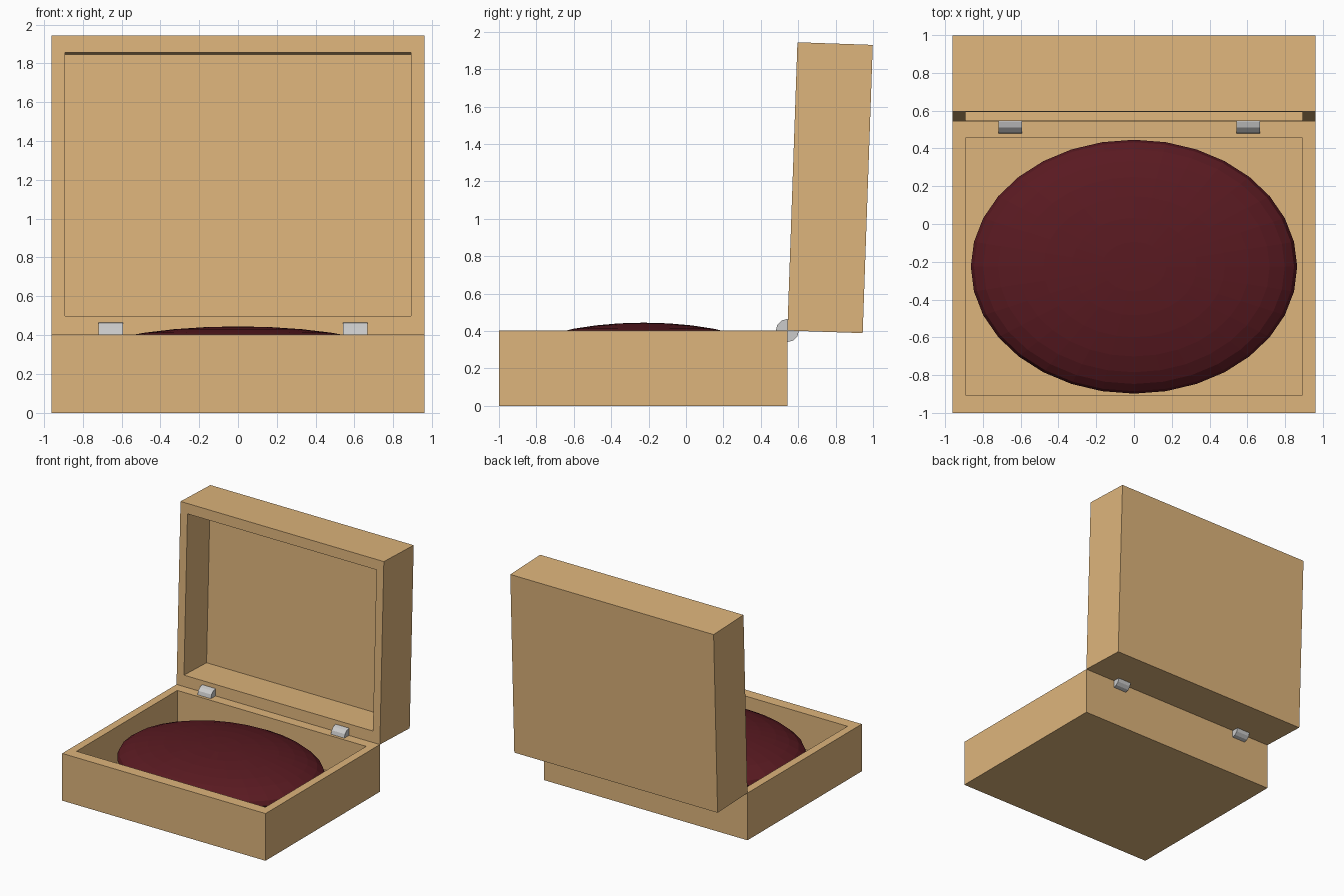
import bpy, bmesh
from math import radians
from mathutils import Matrix, Vector

if "Cube" in bpy.data.objects:
    bpy.data.objects.remove(bpy.data.objects["Cube"])


def material(name, rgb):
    m = bpy.data.materials.new(name)
    m.diffuse_color = (*rgb, 1)
    m.use_nodes = True
    m.node_tree.nodes["Principled BSDF"].inputs["Base Color"].default_value = m.diffuse_color
    return m


wood = material("wood", (0.73, 0.46, 0.20))
velvet = material("velvet", (0.10, 0.01, 0.015))

HALF_W, LENGTH, HEIGHT = 0.96, 1.542, 0.403
SIDE, NEAR, FAR, FLOOR = 0.096, 0.096, 0.087, 0.098


def tray(name):
    """Open box: near edge at y = 0, base at z = 0, hollowed from the top."""
    bm = bmesh.new()
    bmesh.ops.create_cube(bm, size=1)
    bmesh.ops.scale(bm, vec=(2 * HALF_W, LENGTH, HEIGHT), verts=bm.verts)
    bmesh.ops.translate(bm, vec=(0, LENGTH / 2, HEIGHT / 2), verts=bm.verts)
    top = max(bm.faces, key=lambda f: f.calc_center_median().z)
    bmesh.ops.inset_region(bm, faces=[top], thickness=SIDE)
    for v in top.verts:
        v.co.y = NEAR if v.co.y < LENGTH / 2 else LENGTH - FAR
    sunk = bmesh.ops.extrude_face_region(bm, geom=[top])["geom"]
    for v in sunk:
        if isinstance(v, bmesh.types.BMVert):
            v.co.z = FLOOR
    if top.is_valid:
        bmesh.ops.delete(bm, geom=[top], context='FACES_ONLY')
    bmesh.ops.recalc_face_normals(bm, faces=bm.faces)
    me = bpy.data.meshes.new(name)
    bm.to_mesh(me)
    bm.free()
    me.materials.append(wood)
    ob = bpy.data.objects.new(name, me)
    bpy.context.collection.objects.link(ob)
    return ob


# Base tray, and the lid as the same tray swung upright on the hinge line
base = tray("box_base")
base.location = (0, -1, 0)
hinge = Vector((0, -1 + LENGTH, HEIGHT))
lid = tray("box_lid")
lid.matrix_world = (Matrix.Translation(hinge) @ Matrix.Rotation(radians(88), 4, 'X')
                    @ Matrix.Translation((0, 0, -HEIGHT)))

# Padded oval cushion
bpy.ops.mesh.primitive_uv_sphere_add(segments=32, ring_count=16, radius=1,
                                     location=(0, -0.226, 0.253))
cushion = bpy.context.object
cushion.name = "cushion"
cushion.scale = (0.864, 0.672, 0.192)
cushion.data.materials.append(velvet)

# Hinge barrels
for side, x in (("left", -0.655), ("right", 0.605)):
    bpy.ops.mesh.primitive_cylinder_add(vertices=12, radius=0.062, depth=0.126,
                                        location=(x, hinge.y, hinge.z),
                                        rotation=(0, radians(90), 0))
    bpy.context.object.name = "hinge_" + side
